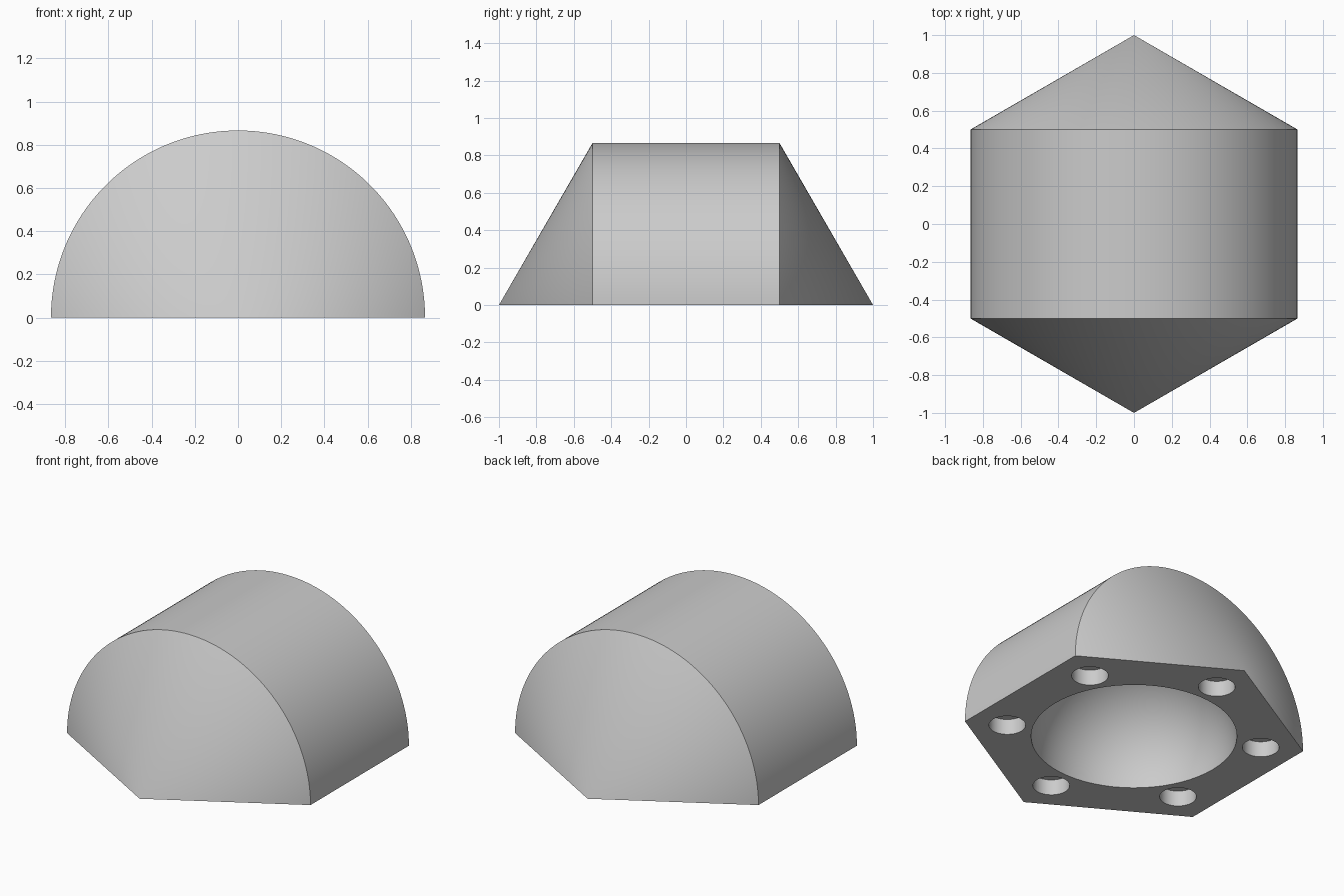
import bpy, bmesh, math
from mathutils import Matrix

if "Cube" in bpy.data.objects:
    bpy.data.objects.remove(bpy.data.objects["Cube"])

R = math.sqrt(3) / 2     # barrel radius
SEGMENTS = 96            # steps around the half turn
CAVITY_RADIUS = 0.60
HOLE_RADIUS, HOLE_DEPTH, HOLE_RING = 0.107, 0.10, 0.75

grey = bpy.data.materials.new("light grey")
grey.diffuse_color = (0.6, 0.6, 0.6, 1)
grey.use_nodes = True
grey.node_tree.nodes["Principled BSDF"].inputs["Base Color"].default_value = grey.diffuse_color


def make_object(name, bm):
    bmesh.ops.recalc_face_normals(bm, faces=bm.faces)
    mesh = bpy.data.meshes.new(name)
    bm.to_mesh(mesh)
    bm.free()
    mesh.materials.append(grey)
    obj = bpy.data.objects.new(name, mesh)
    bpy.context.collection.objects.link(obj)
    return obj


# Body: half a hexagon outline turned through 180 degrees, with a flat base
bm = bmesh.new()
front_tip = bm.verts.new((0, -1, 0))
back_tip = bm.verts.new((0, 1, 0))
rings = []
for y in (-0.5, 0.5):
    rings.append([bm.verts.new((R * math.cos(math.pi * i / SEGMENTS), y,
                                R * math.sin(math.pi * i / SEGMENTS) if 0 < i < SEGMENTS else 0))
                  for i in range(SEGMENTS + 1)])
front, back = rings
for i in range(SEGMENTS):
    bm.faces.new((front_tip, front[i], front[i + 1]))
    bm.faces.new((front[i], back[i], back[i + 1], front[i + 1]))
    bm.faces.new((back[i], back_tip, back[i + 1]))
bm.faces.new((front_tip, front[-1], back[-1], back_tip, back[0], front[0]))
body = make_object("half_body", bm)

# Cutter: round bowl in the base
bm = bmesh.new()
bmesh.ops.create_uvsphere(bm, u_segments=64, v_segments=32, radius=CAVITY_RADIUS)
cutters = [make_object("bowl_cutter", bm)]

# Cutter: six blind holes, one towards each corner of the base
bm = bmesh.new()
for i in range(6):
    a = math.radians(30 + 60 * i)
    bmesh.ops.create_cone(bm, cap_ends=True, segments=48, radius1=HOLE_RADIUS,
                          radius2=HOLE_RADIUS, depth=2 * HOLE_DEPTH,
                          matrix=Matrix.Translation((HOLE_RING * math.cos(a),
                                                     HOLE_RING * math.sin(a), 0)))
cutters.append(make_object("hole_cutter", bm))

# Cut the base, then smooth the curved surfaces and keep the rims sharp
bpy.context.view_layer.objects.active = body
body.select_set(True)
for cutter in cutters:
    mod = body.modifiers.new(cutter.name, 'BOOLEAN')
    mod.operation = 'DIFFERENCE'
    mod.solver = 'EXACT'
    mod.object = cutter
    bpy.ops.object.modifier_apply(modifier=mod.name)
    bpy.data.objects.remove(cutter)
bpy.ops.object.shade_smooth_by_angle(angle=math.radians(30))
